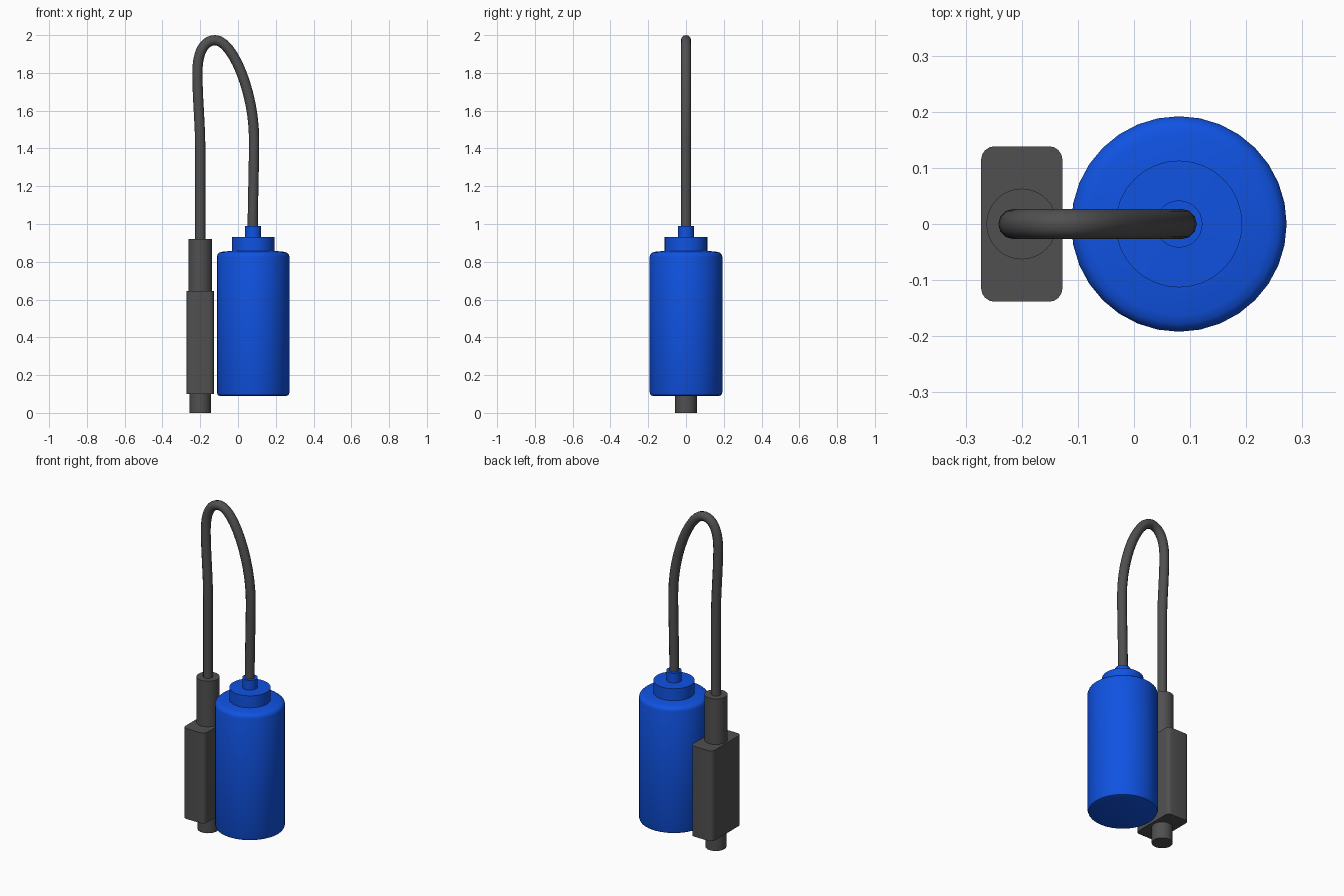
import bpy, bmesh, math

if "Cube" in bpy.data.objects:
    bpy.data.objects.remove(bpy.data.objects["Cube"])


def material(name, rgb):
    m = bpy.data.materials.new(name)
    m.diffuse_color = (*rgb, 1)
    m.use_nodes = True
    m.node_tree.nodes["Principled BSDF"].inputs["Base Color"].default_value = m.diffuse_color
    return m


BLUE = material("bright blue", (0.005, 0.085, 0.76))
GREY = material("dark grey", (0.08, 0.08, 0.08))


def finish(bm, name, mat, angle=35):
    bmesh.ops.recalc_face_normals(bm, faces=bm.faces)
    me = bpy.data.meshes.new(name)
    bm.to_mesh(me)
    bm.free()
    ob = bpy.data.objects.new(name, me)
    bpy.context.collection.objects.link(ob)
    me.materials.append(mat)
    bpy.ops.object.select_all(action='DESELECT')
    ob.select_set(True)
    bpy.context.view_layer.objects.active = ob
    bpy.ops.object.shade_smooth_by_angle(angle=math.radians(angle))
    return ob


def lathe(name, x, profile, mat, n=32):
    """Closed solid of revolution from (radius, z) pairs, capped at both ends."""
    bm = bmesh.new()
    rings = [[bm.verts.new((x + r * math.cos(2 * math.pi * i / n),
                            r * math.sin(2 * math.pi * i / n), z))
              for i in range(n)] for r, z in profile]
    for a, b in zip(rings, rings[1:]):
        for i in range(n):
            j = (i + 1) % n
            bm.faces.new((a[i], a[j], b[j], b[i]))
    bm.faces.new(rings[0][::-1])
    bm.faces.new(rings[-1])
    return finish(bm, name, mat)


# Blue float: rounded body, stepped collar and cable gland
lathe("float_body", 0.08,
      [(0.175, 0.09), (0.187, 0.094), (0.192, 0.107), (0.192, 0.828),
       (0.188, 0.840), (0.178, 0.849), (0.162, 0.853), (0.113, 0.858),
       (0.113, 0.93), (0.042, 0.932), (0.042, 0.99)], BLUE)

# Grey plug: lower stub and upper sleeve
lathe("plug_stub", -0.2, [(0.057, 0.0), (0.057, 0.12)], GREY)
lathe("plug_sleeve", -0.2, [(0.063, 0.63), (0.063, 0.92)], GREY)

# Grey plug: box with rounded vertical edges
bm = bmesh.new()
bmesh.ops.create_cube(bm, size=1)
for v in bm.verts:
    v.co = (v.co.x * 0.145 - 0.2, v.co.y * 0.277, v.co.z * 0.545 + 0.3725)
upright = [e for e in bm.edges if abs(e.verts[0].co.z - e.verts[1].co.z) > 0.1]
bmesh.ops.bevel(bm, geom=upright, offset=0.024, segments=4, profile=0.5,
                affect='EDGES')
finish(bm, "plug_box", GREY)

# Looping cable: (point x, z), (left handle x, z), (right handle x, z)
path = [((-0.2, 0.90), (-0.2, 0.80), (-0.2, 1.05)),
        ((-0.2, 1.40), (-0.2, 1.25), (-0.2, 1.53)),
        ((-0.215, 1.80), (-0.215, 1.67), (-0.215, 1.91)),
        ((-0.12, 1.973), (-0.18, 1.973), (-0.03, 1.973)),
        ((0.085, 1.45), (0.085, 1.70), (0.085, 1.30)),
        ((0.078, 0.97), (0.078, 1.12), (0.078, 0.9))]
cu = bpy.data.curves.new("cable", 'CURVE')
cu.dimensions = '3D'
cu.bevel_depth = 0.027
cu.bevel_resolution = 4
cu.resolution_u = 12
cu.use_fill_caps = True
sp = cu.splines.new('BEZIER')
sp.bezier_points.add(len(path) - 1)
for bp, (c, l, r) in zip(sp.bezier_points, path):
    bp.handle_left_type = bp.handle_right_type = 'FREE'
    bp.co = (c[0], 0, c[1])
    bp.handle_left = (l[0], 0, l[1])
    bp.handle_right = (r[0], 0, r[1])
cu.materials.append(GREY)
bpy.context.collection.objects.link(bpy.data.objects.new("cable", cu))
